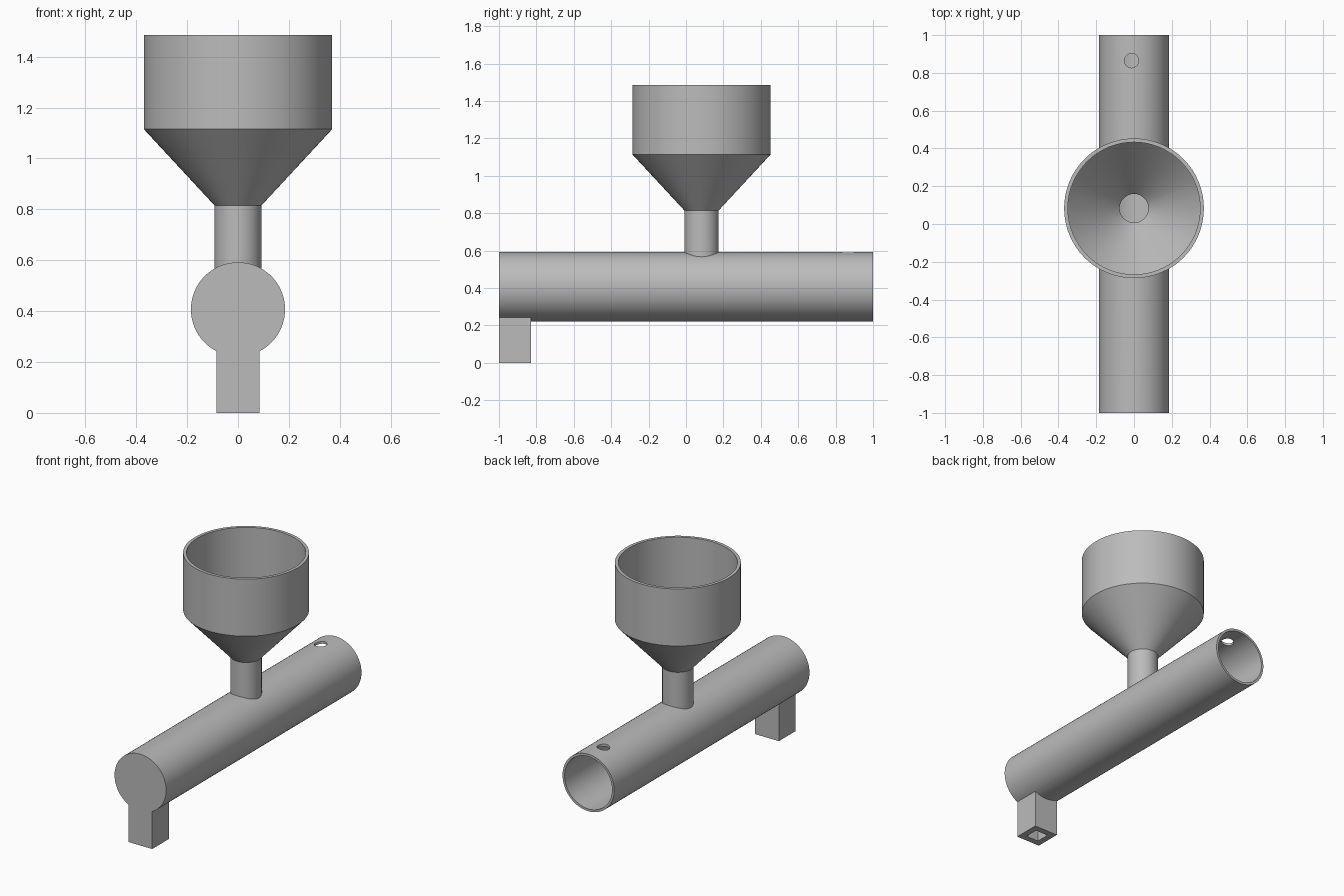
import bpy, bmesh, math

if "Cube" in bpy.data.objects:
    bpy.data.objects.remove(bpy.data.objects["Cube"])

TUBE_Z, TUBE_R, BORE_R = 0.407, 0.185, 0.17
HOPPER_Y = 0.083

grey = bpy.data.materials.new("plain grey")
grey.diffuse_color = (0.5, 0.5, 0.5, 1)
grey.use_nodes = True
grey.node_tree.nodes["Principled BSDF"].inputs["Base Color"].default_value = grey.diffuse_color


def make_object(name, bm):
    bmesh.ops.recalc_face_normals(bm, faces=bm.faces[:])
    mesh = bpy.data.meshes.new(name)
    bm.to_mesh(mesh)
    bm.free()
    mesh.materials.append(grey)
    obj = bpy.data.objects.new(name, mesh)
    bpy.context.collection.objects.link(obj)
    return obj


def lathe(name, profile, location, axis_y=False, segments=64):
    """Closed solid from (radius, height) pairs, turned about z or y."""
    bm = bmesh.new()
    rings = []
    for r, h in profile:
        ring = []
        for i in range(segments):
            a = 2 * math.pi * i / segments
            c, s = r * math.cos(a), r * math.sin(a)
            ring.append(bm.verts.new((c, h, s) if axis_y else (c, s, h)))
        rings.append(ring)
    for low, high in zip(rings, rings[1:]):
        for i in range(segments):
            j = (i + 1) % segments
            bm.faces.new((low[i], low[j], high[j], high[i]))
    bm.faces.new(rings[0][::-1])
    bm.faces.new(rings[-1])
    bmesh.ops.translate(bm, verts=bm.verts[:], vec=location)
    return make_object(name, bm)


def box(name, half, y, z0, z1):
    bm = bmesh.new()
    bmesh.ops.create_cube(bm, size=1)
    bmesh.ops.scale(bm, verts=bm.verts[:], vec=(2 * half, 2 * half, z1 - z0))
    bmesh.ops.translate(bm, verts=bm.verts[:], vec=(0, y, (z0 + z1) / 2))
    return make_object(name, bm)


def combine(target, other, operation):
    mod = target.modifiers.new(other.name, 'BOOLEAN')
    mod.operation = operation
    mod.solver = 'EXACT'
    mod.object = other
    bpy.context.view_layer.objects.active = target
    bpy.ops.object.modifier_apply(modifier=mod.name)
    bpy.data.objects.remove(other)


# Outer shapes: horizontal tube, funnel hopper with spout, square foot
body = lathe("feed_tube_with_hopper", [(TUBE_R, -1), (TUBE_R, 1)], (0, 0, TUBE_Z), True)
hopper = lathe("hopper", [(0.092, 0.45), (0.092, 0.815), (0.37, 1.115), (0.37, 1.485)],
               (0, HOPPER_Y, 0))
foot = box("foot", 0.085, -0.915, 0, 0.35)
for part in (hopper, foot):
    combine(body, part, 'UNION')

# Hollows: tube bore open at the back, funnel inside, foot outlet, vent hole
bore = lathe("bore", [(BORE_R, -0.98), (BORE_R, 1.1)], (0, 0, TUBE_Z), True)
funnel = lathe("funnel", [(0.076, 0.42), (0.076, 0.815), (0.35, 1.115), (0.35, 1.6)],
               (0, HOPPER_Y, 0))
outlet = box("outlet", 0.045, -0.915, -0.1, 0.35)
vent = lathe("vent", [(0.038, 0.45), (0.038, 0.7)], (-0.013, 0.865, 0), segments=32)
for cutter in (bore, funnel, outlet, vent):
    combine(body, cutter, 'DIFFERENCE')

# Smooth round walls, crisp rims
bpy.ops.object.select_all(action='DESELECT')
body.select_set(True)
bpy.context.view_layer.objects.active = body
bpy.ops.object.shade_smooth_by_angle(angle=math.radians(30))
